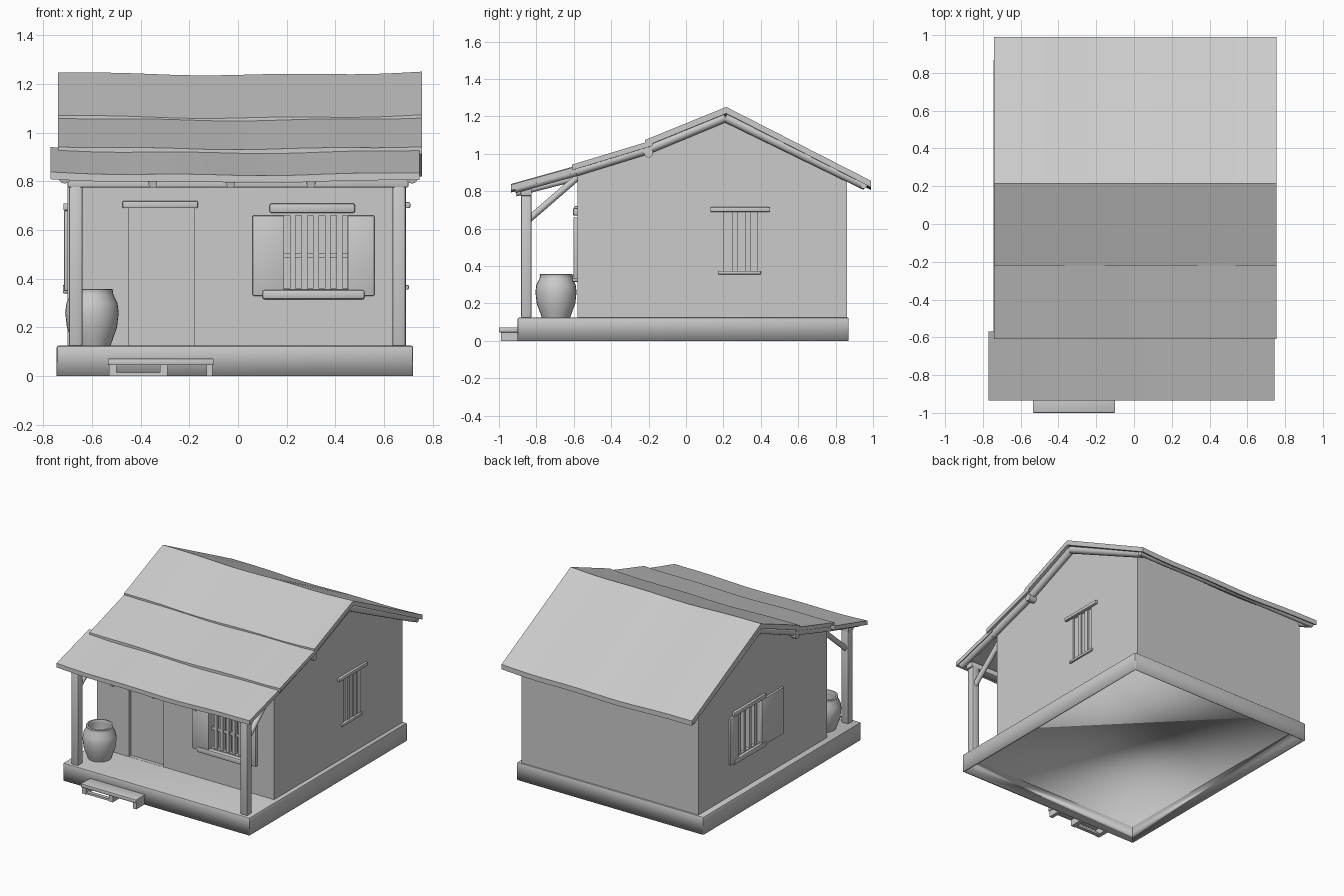
import bpy, bmesh, math
from mathutils import Vector

if "Cube" in bpy.data.objects:
    bpy.data.objects.remove(bpy.data.objects["Cube"])

grey = bpy.data.materials.new("plain grey")
grey.diffuse_color = (0.6, 0.6, 0.6, 1)
grey.use_nodes = True
grey.node_tree.nodes["Principled BSDF"].inputs["Base Color"].default_value = grey.diffuse_color


def finish(name, bm, smooth=None):
    bmesh.ops.recalc_face_normals(bm, faces=bm.faces)
    me = bpy.data.meshes.new(name)
    bm.to_mesh(me)
    bm.free()
    ob = bpy.data.objects.new(name, me)
    bpy.context.collection.objects.link(ob)
    me.materials.append(grey)
    if smooth:
        bpy.ops.object.select_all(action='DESELECT')
        ob.select_set(True)
        bpy.context.view_layer.objects.active = ob
        bpy.ops.object.shade_smooth_by_angle(angle=math.radians(smooth))
    return ob


def box(name, x0, x1, y0, y1, z0, z1, bevel=0.0):
    bm = bmesh.new()
    bmesh.ops.create_cube(bm, size=1)
    for v in bm.verts:
        v.co = ((x0 + x1) / 2 + v.co.x * (x1 - x0), (y0 + y1) / 2 + v.co.y * (y1 - y0),
                (z0 + z1) / 2 + v.co.z * (z1 - z0))
    if bevel:
        bmesh.ops.bevel(bm, geom=bm.edges[:], offset=bevel, segments=2, affect='EDGES', profile=0.5)
    return finish(name, bm, 30 if bevel else None)


def pole(name, a, b, r):
    a, b = Vector(a), Vector(b)
    bm = bmesh.new()
    bmesh.ops.create_cone(bm, cap_ends=True, segments=12, radius1=r, radius2=r, depth=(b - a).length)
    rot = (b - a).to_track_quat('Z', 'Y')
    for v in bm.verts:
        v.co = rot @ v.co + (a + b) / 2
    return finish(name, bm, 40)


# Foundation: hollow platform, open underneath
bm = bmesh.new()
bmesh.ops.create_cube(bm, size=1)
for v in bm.verts:
    v.co = (-0.0125 + v.co.x * 1.465, -0.015 + v.co.y * 1.77, 0.0625 + v.co.z * 0.125)
bmesh.ops.delete(bm, geom=[f for f in bm.faces if f.calc_center_median().z < 0.01], context='FACES')
bmesh.ops.bevel(bm, geom=[e for e in bm.edges if not e.is_boundary], offset=0.008,
                segments=2, affect='EDGES', profile=0.5)
base = finish("foundation", bm, 30)
sol = base.modifiers.new("thickness", 'SOLIDIFY')
sol.thickness, sol.offset = 0.015, -1

# House body: gabled profile extruded along x
WX0, WX1, WY = -0.70, 0.69, -0.58
profile = [(WY, 0.115), (0.86, 0.115), (0.86, 0.88), (0.21, 1.2), (-0.2, 1.035), (WY, 0.9)]
bm = bmesh.new()
f = bm.faces.new([bm.verts.new((WX0, y, z)) for y, z in profile])
ext = bmesh.ops.extrude_face_region(bm, geom=[f])
bmesh.ops.translate(bm, vec=(WX1 - WX0, 0, 0), verts=[v for v in ext['geom'] if isinstance(v, bmesh.types.BMVert)])
house = finish("house_walls", bm)

# Recesses for the door and the three windows
cuts = [box("door_cutter", -0.45, -0.18, WY - 0.1, WY + 0.025, 0.126, 0.695),
        box("front_window_cutter", 0.19, 0.45, WY - 0.1, WY + 0.05, 0.36, 0.66),
        box("left_window_cutter", WX0 - 0.1, WX0 + 0.05, 0.17, 0.43, 0.38, 0.67),
        box("right_window_cutter", WX1 - 0.012, WX1 + 0.1, 0.20, 0.38, 0.37, 0.69)]
for c in cuts:
    m = house.modifiers.new(c.name, 'BOOLEAN')
    m.object, m.operation, m.solver = c, 'DIFFERENCE', 'EXACT'
    c.hide_render = True
    c.hide_set(True)

# Door and front window trim
box("door_lintel", -0.475, -0.165, WY - 0.018, WY + 0.01, 0.69, 0.72, 0.006)
box("window_lintel", 0.13, 0.48, WY - 0.025, WY + 0.01, 0.67, 0.71, 0.008)
box("window_sill", 0.10, 0.52, WY - 0.03, WY + 0.01, 0.315, 0.355, 0.01)
box("shutter_left", 0.06, 0.19, WY - 0.022, WY + 0.005, 0.33, 0.66, 0.004)
box("shutter_right", 0.45, 0.56, WY - 0.022, WY + 0.005, 0.33, 0.66, 0.004)
for i in range(5):
    x = 0.225 + i * 0.048
    box("window_bar", x - 0.012, x + 0.012, WY + 0.005, WY + 0.03, 0.355, 0.665)
box("window_crossbar", 0.185, 0.455, WY + 0.012, WY + 0.028, 0.485, 0.505)

# Left window trim
box("side_lintel", WX0 - 0.018, WX0 + 0.01, 0.12, 0.48, 0.68, 0.71, 0.006)
box("side_sill", WX0 - 0.02, WX0 + 0.01, 0.12, 0.48, 0.34, 0.375, 0.006)
box("side_shutter_back", WX0 - 0.015, WX0 + 0.005, 0.43, 0.52, 0.35, 0.68, 0.004)
box("side_shutter_front", WX0 - 0.015, WX0 + 0.005, -0.08, 0.17, 0.35, 0.68, 0.004)
for i in range(4):
    y = 0.21 + i * 0.06
    box("side_window_bar", WX0 + 0.005, WX0 + 0.03, y - 0.012, y + 0.012, 0.375, 0.675)

# Right window trim
box("right_lintel", WX1 - 0.01, WX1 + 0.018, 0.13, 0.45, 0.69, 0.715, 0.006)
box("right_sill", WX1 - 0.01, WX1 + 0.012, 0.17, 0.40, 0.355, 0.375, 0.006)
for y in (0.26, 0.33):
    box("right_window_bar", WX1 - 0.014, WX1 - 0.002, y - 0.015, y + 0.015, 0.365, 0.695)


# Roof: overlapping sagging sheets
def sheet(name, x0, x1, a, b, thick, phase, n=16, rows=6):
    bm = bmesh.new()
    layers = []
    for drop in (0, thick):
        grid = []
        for j in range(rows + 1):
            t = j / rows
            row = []
            for i in range(n + 1):
                x = x0 + (x1 - x0) * i / n
                sag = 0.012 * (1 - (x / 0.76) ** 2) + 0.003 * math.sin(9 * x + phase)
                row.append(bm.verts.new((x, a[0] + (b[0] - a[0]) * t, a[1] + (b[1] - a[1]) * t - sag - drop)))
            grid.append(row)
        for j in range(rows):
            for i in range(n):
                bm.faces.new((grid[j][i], grid[j][i + 1], grid[j + 1][i + 1], grid[j + 1][i]))
        layers.append(grid)
    rims = [[g[0] + [r[-1] for r in g[1:]] + g[-1][-2::-1] + [r[0] for r in g[-2:0:-1]]][0] for g in layers]
    for k in range(len(rims[0])):
        bm.faces.new((rims[0][k - 1], rims[0][k], rims[1][k], rims[1][k - 1]))
    return finish(name, bm, 30)


sheet("roof_front_lower", -0.77, 0.745, (-0.935, 0.838), (-0.57, 0.94), 0.03, 0.4)
sheet("roof_front_middle", -0.74, 0.755, (-0.61, 0.945), (-0.18, 1.075), 0.03, 1.7)
sheet("roof_front_upper", -0.74, 0.755, (-0.22, 1.073), (0.215, 1.25), 0.035, 3.0)
sheet("roof_back", -0.74, 0.755, (0.215, 1.25), (0.99, 0.855), 0.035, 3.0)

# Gable rafters, porch rafters, purlin and back eave beam
gable = [(-0.915, 0.815), (-0.59, 0.905), (-0.2, 1.025), (0.21, 1.195), (0.96, 0.83)]
for x in (-0.712, 0.715):
    for p, q in zip(gable, gable[1:]):
        pole("gable_rafter", (x, *p), (x, *q), 0.025)
for x in (-0.35, -0.03, 0.3):
    pole("porch_rafter", (x, -0.91, 0.79), (x, WY + 0.02, 0.88), 0.018)
pole("purlin", (-0.735, -0.2, 1.005), (0.745, -0.2, 1.005), 0.025)
pole("back_eave_beam", (-0.73, 0.95, 0.832), (0.745, 0.95, 0.832), 0.018)

# Porch posts, beam and braces
box("porch_beam", -0.70, 0.70, -0.885, -0.825, 0.775, 0.815, 0.006)
for x in (-0.667, 0.662):
    box("porch_post", x - 0.028, x + 0.028, -0.882, -0.826, 0.12, 0.79, 0.01)
    pole("porch_brace", (x, -0.84, 0.65), (x, -0.58, 0.875), 0.018)

# Front step: plank on supports
box("step_plank", -0.535, -0.10, -1.0, -0.895, 0.045, 0.072, 0.005)
for x0, x1 in ((-0.53, -0.50), (-0.32, -0.29), (-0.13, -0.105)):
    box("step_support", x0, x1, -0.99, -0.895, 0.0, 0.05)
box("step_rail", -0.525, -0.30, -0.985, -0.96, 0.0, 0.014)

# Storage jar: lathed profile with an open mouth
prof = [(0, 0.122), (0.075, 0.122), (0.085, 0.15), (0.103, 0.20), (0.11, 0.26), (0.105, 0.30), (0.088, 0.335),
        (0.086, 0.345), (0.088, 0.356), (0.076, 0.358), (0.07, 0.34), (0.085, 0.30), (0.07, 0.26), (0, 0.25)]
bm = bmesh.new()
vs = [bm.verts.new((-0.6 + r, -0.695, z)) for r, z in prof]
es = [bm.edges.new(p) for p in zip(vs, vs[1:])]
bmesh.ops.spin(bm, geom=vs + es, cent=(-0.6, -0.695, 0), axis=(0, 0, 1), angle=2 * math.pi, steps=28)
bmesh.ops.remove_doubles(bm, verts=bm.verts[:], dist=0.0005)
finish("storage_jar", bm, 50)
